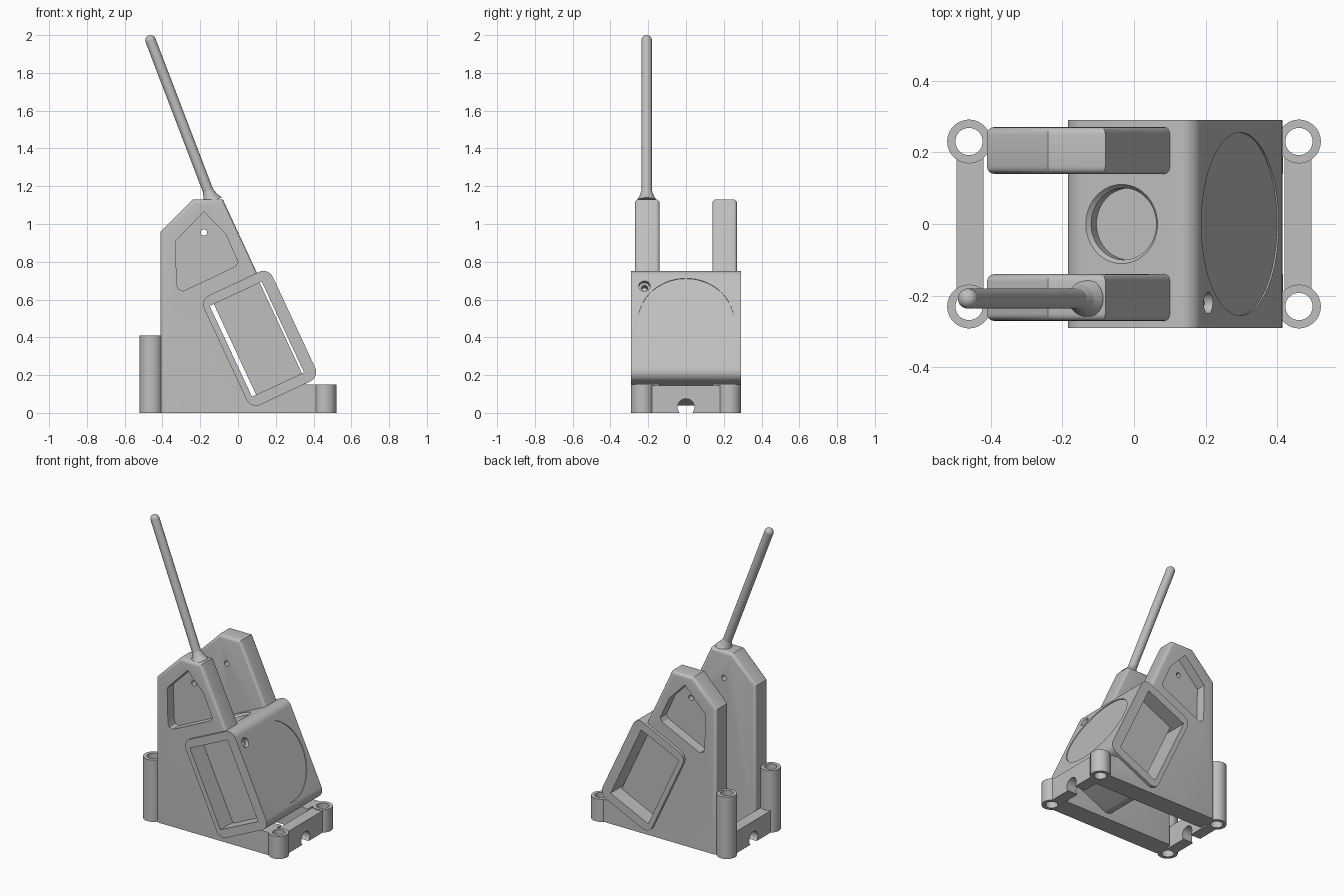
import bpy, bmesh, math
from mathutils import Matrix, Vector

if "Cube" in bpy.data.objects:
    bpy.data.objects.remove(bpy.data.objects["Cube"])

grey = bpy.data.materials.new("plain_grey")
grey.use_nodes = True
colour = (0.52, 0.52, 0.52, 1)
grey.diffuse_color = colour
grey.node_tree.nodes["Principled BSDF"].inputs["Base Color"].default_value = colour

# Frame of the tilted housing: local x is its thickness, local z its length
TILT = Matrix.Translation((0.1, 0, 0.39)) @ Matrix.Rotation(math.radians(-25), 4, 'Y')
FLAT = Matrix.Identity(4)


def finish(name, bm, frame=FLAT):
    bmesh.ops.recalc_face_normals(bm, faces=bm.faces)
    bm.transform(frame)
    mesh = bpy.data.meshes.new(name)
    bm.to_mesh(mesh)
    bm.free()
    mesh.materials.append(grey)
    ob = bpy.data.objects.new(name, mesh)
    bpy.context.collection.objects.link(ob)
    return ob


def prism(name, points, y0, y1, frame=FLAT, rim=0):
    """Extrude an xz outline along y, optionally rounding its upper rims."""
    bm = bmesh.new()
    face = bm.faces.new([bm.verts.new((x, y0, z)) for x, z in points])
    new = bmesh.ops.extrude_face_region(bm, geom=[face])["geom"]
    bmesh.ops.translate(bm, vec=(0, y1 - y0, 0),
                        verts=[v for v in new if isinstance(v, bmesh.types.BMVert)])
    if rim:
        edges = [e for e in bm.edges if max(v.co.z for v in e.verts) > 0.9
                 and abs(e.verts[0].co.y - e.verts[1].co.y) < 0.001]
        bmesh.ops.bevel(bm, geom=edges, offset=rim, segments=4, profile=0.5, affect='EDGES')
    return finish(name, bm, frame)


def box(name, x0, x1, y0, y1, z0, z1, frame=FLAT):
    return prism(name, [(x0, z0), (x1, z0), (x1, z1), (x0, z1)], y0, y1, frame)


def rod(name, a, b, r0, r1=None, frame=FLAT, sides=48):
    """Cylinder or cone from point a to point b."""
    a, b = Vector(a), Vector(b)
    bm = bmesh.new()
    turn = (b - a).to_track_quat('Z', 'Y').to_matrix().to_4x4()
    bmesh.ops.create_cone(bm, cap_ends=True, segments=sides, radius1=r0,
                          radius2=r0 if r1 is None else r1, depth=(b - a).length,
                          matrix=Matrix.Translation((a + b) / 2) @ turn)
    return finish(name, bm, frame)


def combine(ob, *others, operation='DIFFERENCE'):
    bpy.context.view_layer.objects.active = ob
    for other in others:
        mod = ob.modifiers.new("shape", 'BOOLEAN')
        mod.operation = operation
        mod.solver = 'EXACT'
        mod.object = other
        bpy.ops.object.modifier_apply(modifier=mod.name)
        bpy.data.objects.remove(other)


def rounded_outline(x0, x1, z0, z1, r, steps=8):
    points = []
    for i, (cx, cz) in enumerate([(x1 - r, z1 - r), (x0 + r, z1 - r),
                                  (x0 + r, z0 + r), (x1 - r, z0 + r)]):
        for k in range(steps + 1):
            a = math.pi / 2 * (i + k / steps)
            points.append((cx + r * math.cos(a), cz + r * math.sin(a)))
    return points


def window_cutter():
    return box("window_cutter", -0.152, 0.152, -1, 1, -0.265, 0.265, TILT)


# Side plates with a pocket on the outside and a small through hole
plate = [(-0.41, 0), (0.415, 0), (0.415, 0.15), (0.36, 0.15), (0.36, 0.18),
         (-0.08, 1.13), (-0.24, 1.13), (-0.41, 0.96)]
pocket = [(-0.18, 1.065), (-0.33, 0.91), (-0.325, 0.68), (-0.315, 0.655), (-0.29, 0.645),
          (-0.015, 0.775), (0, 0.8), (-0.065, 0.945)]
for s, name in ((-1, "front_side_plate"), (1, "back_side_plate")):
    ob = prism(name, plate, s * 0.14, s * 0.27, rim=0.02)
    combine(ob, prism("pocket_cutter", pocket, s * 0.205, s * 0.4),
            rod("hole_cutter", (-0.18, -1, 0.955), (-0.18, 1, 0.955), 0.017, sides=24),
            window_cutter())

# Tilted housing with side windows, top opening, round face and a small socket
housing = prism("tilted_housing", rounded_outline(-0.185, 0.216, -0.322, 0.318, 0.055),
                -0.29, 0.29, TILT)
combine(housing, window_cutter(),
        rod("opening_cutter", (0, 0, 0.2), (0, 0, 0.35), 0.1, frame=TILT),
        rod("chamfer_cutter", (0, 0, 0.305), (0, 0, 0.32), 0.1, 0.112, TILT),
        rod("dial_cutter", (0.211, 0, 0), (0.3, 0, 0), 0.255, frame=TILT, sides=96),
        rod("socket_cutter", (0.19, -0.22, 0.21), (0.3, -0.22, 0.21), 0.03, frame=TILT),
        rod("socket_hole_cutter", (0.155, -0.22, 0.21), (0.3, -0.22, 0.21), 0.017, frame=TILT))

# Core set back behind both windows, with a narrow slit at each long side
box("window_core", -0.128, 0.14, -0.19, 0.19, -0.27, 0.27, TILT)

# Corner tubes: tall at one end, short at the other
for x, height, end in ((-0.46, 0.41, "tall"), (0.46, 0.15, "short")):
    for y, side in ((-0.23, "front"), (0.23, "back")):
        tube = rod(f"{end}_{side}_tube", (x, y, 0), (x, y, height), 0.061)
        combine(tube, rod("bore_cutter", (x, y, -0.1), (x, y, 1), 0.038))
    # Cross bar with an arched cable notch
    s = 1 if x > 0 else -1
    bar = box(f"{end}_end_bar", s * 0.42, s * 0.495, -0.185, 0.185, 0, 0.145)
    combine(bar, rod("notch_cutter", (s * 0.3, 0, 0.03), (s * 0.6, 0, 0.03), 0.045))

# Leaning antenna with a flared foot and round tip
foot, tip = Vector((-0.137, -0.208, 1.12)), Vector((-0.463, -0.208, 1.972))
axis = (tip - foot).normalized()
rod("antenna_rod", foot, tip, 0.028, sides=32)
rod("antenna_foot", foot, foot + axis * 0.03, 0.055, 0.038, sides=32)
rod("antenna_collar", foot + axis * 0.03, foot + axis * 0.06, 0.038, 0.028, sides=32)
bm = bmesh.new()
bmesh.ops.create_uvsphere(bm, u_segments=32, v_segments=16, radius=0.028,
                          matrix=Matrix.Translation(tip))
finish("antenna_tip", bm)

# Smooth round surfaces, crisp edges
for ob in bpy.context.collection.objects:
    if ob.type == 'MESH' and grey.name in ob.data.materials:
        bpy.ops.object.select_all(action='DESELECT')
        ob.select_set(True)
        bpy.context.view_layer.objects.active = ob
        bpy.ops.object.shade_smooth_by_angle(angle=math.radians(30))
